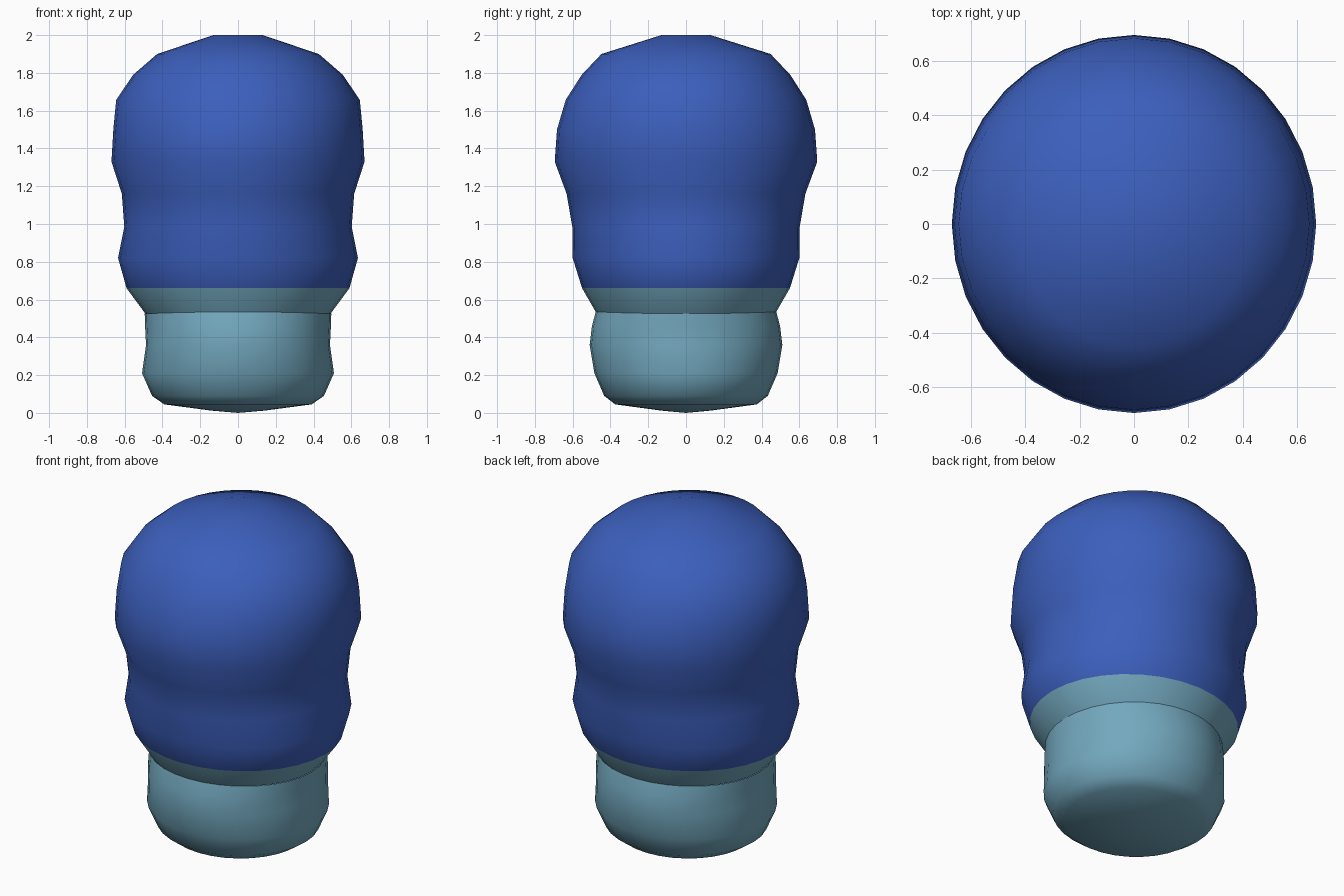
import bpy, bmesh, math

if "Cube" in bpy.data.objects:
    bpy.data.objects.remove(bpy.data.objects["Cube"])

SEG = 32


def material(name, rgb):
    m = bpy.data.materials.new(name)
    m.diffuse_color = (*rgb, 1)
    m.use_nodes = True
    m.node_tree.nodes["Principled BSDF"].inputs["Base Color"].default_value = m.diffuse_color
    return m


blue = material("deep blue", (0.045, 0.114, 0.503))
teal = material("dusty teal", (0.171, 0.392, 0.515))


def oval_lathe(name, rings, mats, pick, top=None, bottom=None):
    """Stack oval rings (z, radius x, radius y, saddle); close ends at given pole heights."""
    bm = bmesh.new()
    loops = []
    for z, rx, ry, saddle in rings:
        loop = []
        for i in range(SEG):
            a = 2 * math.pi * i / SEG
            loop.append(bm.verts.new((rx * math.cos(a), ry * math.sin(a),
                                      z - saddle * math.cos(2 * a))))
        loops.append(loop)
    for low, high in zip(loops, loops[1:]):
        for i in range(SEG):
            j = (i + 1) % SEG
            bm.faces.new((low[i], low[j], high[j], high[i]))
    for pole, loop, flip in ((top, loops[-1], False), (bottom, loops[0], True)):
        if pole is not None:
            c = bm.verts.new((0, 0, pole))
            for i in range(SEG):
                a, b = loop[i], loop[(i + 1) % SEG]
                bm.faces.new((b, a, c) if flip else (a, b, c))
    for f in bm.faces:
        f.smooth = True
        f.material_index = pick(f.calc_center_median().z)
    mesh = bpy.data.meshes.new(name)
    bm.to_mesh(mesh)
    bm.free()
    for m in mats:
        mesh.materials.append(m)
    ob = bpy.data.objects.new(name, mesh)
    bpy.context.collection.objects.link(ob)
    return ob


# Padded hand section with its tapered lower band
oval_lathe("padded_body", [
    (0.53, 0.49, 0.478, 0.005), (0.66, 0.59, 0.55, 0), (0.82, 0.635, 0.60, 0),
    (0.985, 0.602, 0.602, 0), (1.16, 0.615, 0.632, 0), (1.33, 0.67, 0.695, 0),
    (1.50, 0.66, 0.683, 0), (1.657, 0.645, 0.637, 0), (1.79, 0.555, 0.552, 0),
    (1.90, 0.428, 0.448, 0), (2.00, 0.13, 0.13, 0)],
    [blue, teal], lambda z: 1 if z < 0.655 else 0, top=2.0)

# Cuff with rounded base
oval_lathe("cuff", [
    (0.012, 0.14, 0.13, 0), (0.045, 0.39, 0.375, 0), (0.09, 0.455, 0.433, 0),
    (0.21, 0.508, 0.485, 0), (0.36, 0.487, 0.51, 0), (0.46, 0.492, 0.498, 0),
    (0.53, 0.494, 0.478, 0.005)],
    [teal], lambda z: 0, bottom=0.0)
